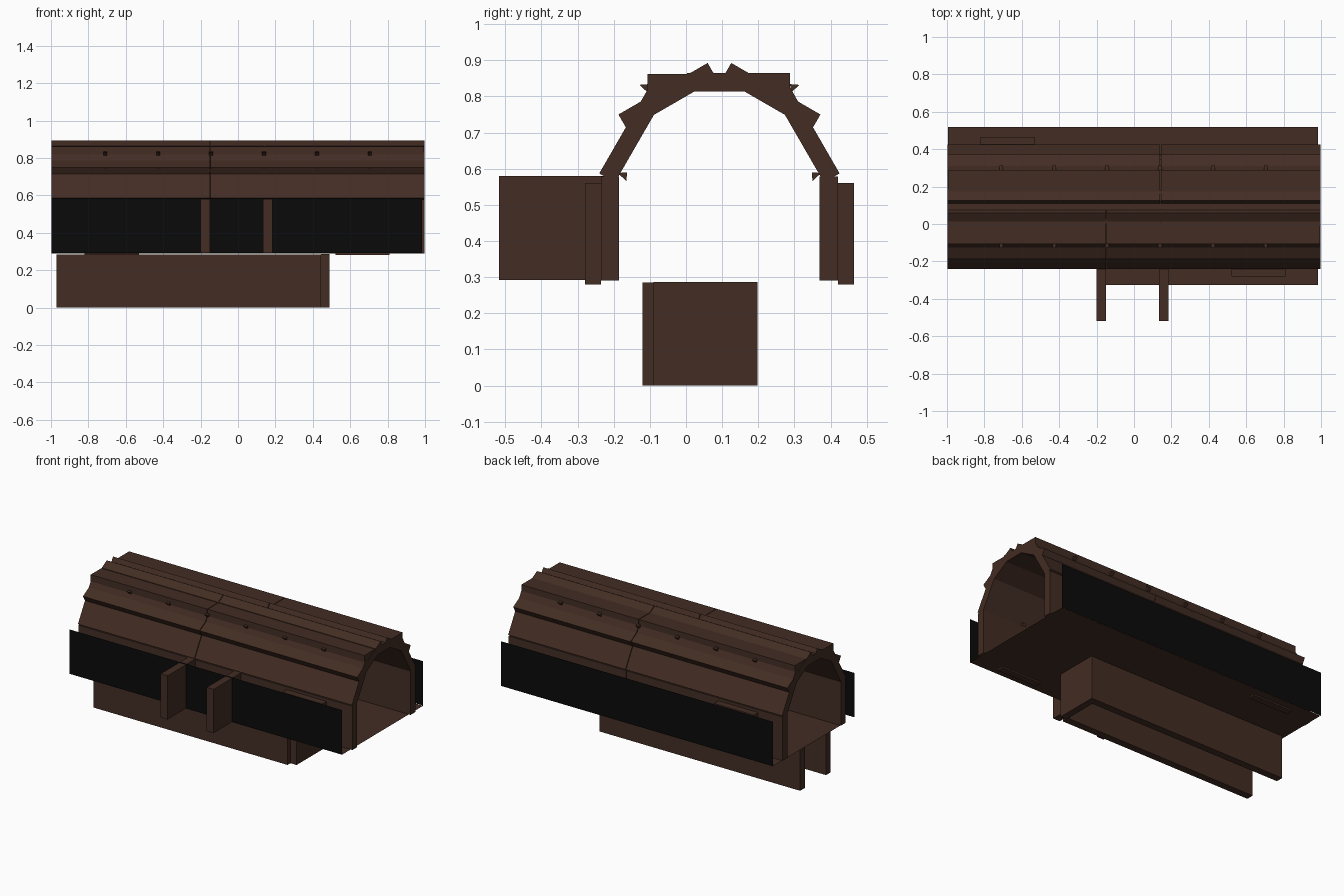
import bpy, math
from mathutils import Vector, Matrix

if "Cube" in bpy.data.objects:
    bpy.data.objects.remove(bpy.data.objects["Cube"])

def mat(name, c):
    m = bpy.data.materials.new(name)
    m.diffuse_color = (*c, 1)
    m.use_nodes = True
    m.node_tree.nodes["Principled BSDF"].inputs["Base Color"].default_value = m.diffuse_color
    return m

WOOD = mat("dark_brown_wood", (0.056, 0.026, 0.017))
BLACK = mat("black_panel", (0.003, 0.003, 0.003))
YC = 0.0925   # centre line of the vault

def mesh(name, verts, faces, m):
    me = bpy.data.meshes.new(name)
    me.from_pydata(verts, [], faces)
    me.materials.append(m)
    ob = bpy.data.objects.new(name, me)
    bpy.context.collection.objects.link(ob)
    return ob

def prism(name, x0, x1, pts, m=WOOD):
    """Extrude a y-z outline along x."""
    n = len(pts)
    area = sum(pts[i][0] * pts[(i + 1) % n][1] - pts[(i + 1) % n][0] * pts[i][1] for i in range(n))
    if area < 0:
        pts = pts[::-1]
    v = [(x0, *p) for p in pts] + [(x1, *p) for p in pts]
    f = [tuple(range(n))[::-1], tuple(range(n, 2 * n))]
    f += [(i, (i + 1) % n, n + (i + 1) % n, n + i) for i in range(n)]
    return mesh(name, v, f, m)

def box(name, x0, x1, y0, y1, z0, z1):
    return prism(name, x0, x1, [(y0, z0), (y1, z0), (y1, z1), (y0, z1)])

def plank(y, z, deg, length=0.285, t=0.05):
    """Rectangle outline from its outer lower corner, thickness inward."""
    a = math.radians(deg)
    d, n = Vector((math.cos(a), math.sin(a))), Vector((math.sin(a), -math.cos(a)))
    p = Vector((y, z))
    return [tuple(q) for q in (p, p + d * length, p + d * length + n * t, p + n * t)]

def mirrored(pts):
    return [(2 * YC - y, z) for y, z in pts]

# walls and sloping roof planks, each in two lengths with a thin joint
outlines = {
    "wall": [(-0.235, 0.29), (-0.185, 0.29), (-0.185, 0.578), (-0.235, 0.578)],
    "lower_roof_plank": plank(-0.24, 0.587, 60),
    "upper_roof_plank": plank(-0.187, 0.75, 30),
}
for name, pts in outlines.items():
    for side, p, j in (("front", pts, -0.148), ("back", mirrored(pts), 0.142)):
        prism(f"{side}_{name}_a", -0.998, j - 0.002, p)
        prism(f"{side}_{name}_b", j + 0.002, 0.998, p)

# flat ridge planks
box("front_ridge_plank_a", -0.998, -0.15, -0.107, 0.178, 0.814, 0.862)
box("front_ridge_plank_b", -0.146, 0.995, -0.107, 0.178, 0.814, 0.862)
box("back_ridge_plank_a", -0.995, 0.14, 0.003, 0.288, 0.816, 0.865)
box("back_ridge_plank_b", 0.144, 0.998, 0.003, 0.288, 0.816, 0.865)

# small pegs along the plank seams
for i in range(6):
    x = -0.71 + 0.283 * i
    for k, (y, z) in enumerate(((-0.172, 0.733), (-0.117, 0.822), (-0.177, 0.578))):
        p = [(y - 0.012, z + 0.01), (y + 0.014, z + 0.012), (y + 0.012, z - 0.012)]
        prism(f"front_peg_{k}_{i}", x - 0.01, x + 0.01, p)
        prism(f"back_peg_{k}_{i}", x - 0.01, x + 0.01, mirrored(p))

# side plates against the walls
box("front_side_plate", 0.52, 0.81, -0.28, -0.235, 0.28, 0.56)
box("back_side_plate", -0.82, -0.53, 0.42, 0.465, 0.28, 0.56)

# dividers sticking out at the front
for i, x in enumerate((-0.2, 0.135)):
    box(f"front_divider_{i}", x, x + 0.05, -0.518, -0.187, 0.292, 0.58)

# base trough boards
box("front_base_board", -0.97, 0.445, -0.12, -0.072, 0, 0.285)
box("back_base_board", -0.97, 0.445, 0.15, 0.198, 0, 0.285)
box("base_end_board", 0.445, 0.49, -0.09, 0.198, 0, 0.287)

# thin floor sheets
def sheet(name, verts, m):
    mesh(name, verts, [(0, 1, 2, 3)], m)

def floor(name, x0, x1, y0, y1, z=0.29):
    sheet(name, [(x0, y0, z), (x1, y0, z), (x1, y1, z), (x0, y1, z)], WOOD)

floor("main_floor", -0.995, 0.985, -0.235, 0.518)
floor("front_floor_strip", -0.15, 0.985, -0.325, -0.235)

# thin black screens in front and behind
for name, y in (("front_screen", -0.325), ("back_screen", 0.518)):
    sheet(name, [(-0.998, y, 0.292), (0.985, y, 0.292), (0.985, y, 0.584), (-0.998, y, 0.584)], BLACK)
